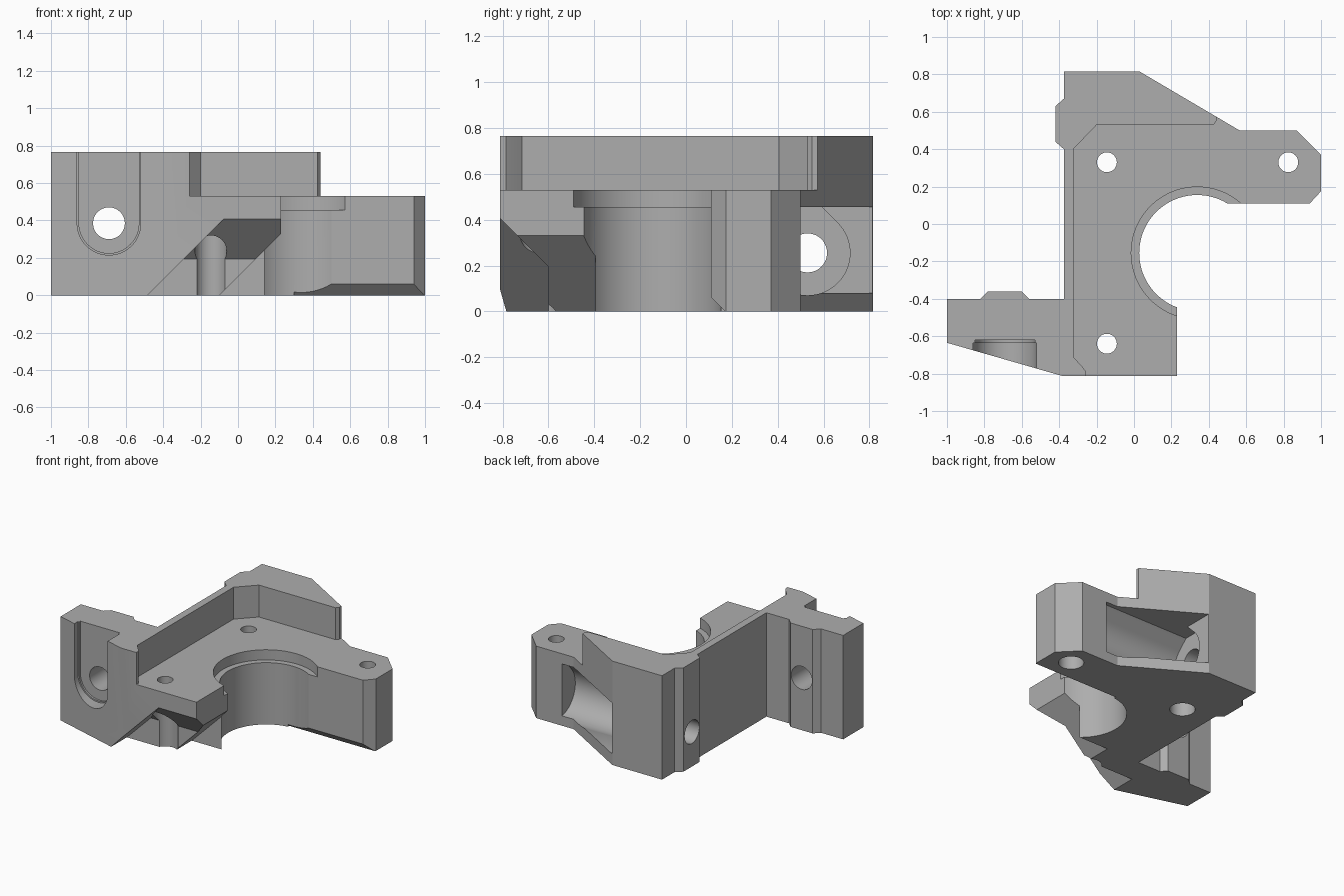
import bpy, bmesh, math
from mathutils import Vector

if "Cube" in bpy.data.objects:
    bpy.data.objects.remove(bpy.data.objects["Cube"])

grey = bpy.data.materials.new("plain_grey")
grey.diffuse_color = (0.42, 0.42, 0.42, 1)
grey.use_nodes = True
grey.node_tree.nodes["Principled BSDF"].inputs["Base Color"].default_value = grey.diffuse_color


def solid(name, bottom, top):
    """Closed prism between two matching loops."""
    bm = bmesh.new()
    a = [bm.verts.new(p) for p in bottom]
    b = [bm.verts.new(p) for p in top]
    bm.faces.new(a)
    bm.faces.new(b)
    n = len(a)
    for i in range(n):
        bm.faces.new((a[i], a[(i + 1) % n], b[(i + 1) % n], b[i]))
    bmesh.ops.recalc_face_normals(bm, faces=bm.faces)
    me = bpy.data.meshes.new(name)
    bm.to_mesh(me)
    bm.free()
    ob = bpy.data.objects.new(name, me)
    bpy.context.collection.objects.link(ob)
    me.materials.append(grey)
    return ob


def prism(name, pts, lo, hi, axis="z"):
    """Extrude a 2D profile along an axis."""
    place = {"x": lambda u, v, w: (w, u, v),
             "y": lambda u, v, w: (u, w, v),
             "z": lambda u, v, w: (u, v, w)}[axis]
    return solid(name, [place(u, v, lo) for u, v in pts],
                 [place(u, v, hi) for u, v in pts])


def arc(cx, cy, r, a0=0, a1=360, n=48):
    full = abs(a1 - a0) == 360
    steps = n if full else n + 1
    return [(cx + r * math.cos(math.radians(a0 + (a1 - a0) * i / n)),
             cy + r * math.sin(math.radians(a0 + (a1 - a0) * i / n))) for i in range(steps)]


# Main bracket outline
outline = [(-1, -0.4), (-1, -0.635), (-0.385, -0.812), (0.23, -0.812), (0.23, 0.11),
           (0.94, 0.11), (1, 0.175), (1, 0.37), (0.87, 0.5), (0.565, 0.5),
           (0.03, 0.815), (-0.375, 0.815), (-0.375, 0.67), (-0.42, 0.63),
           (-0.42, 0.44), (-0.375, 0.4), (-0.375, -0.4), (-0.56, -0.4),
           (-0.6, -0.36), (-0.78, -0.36), (-0.82, -0.4)]
body = prism("bracket", outline, 0, 0.765)
cutters = []


def cut(*args, **kw):
    cutters.append(prism(*args, **kw))


# Upper step that leaves the thin wall standing
cut("step_cutter", [(-0.32, 0.405), (-0.2, 0.53), (0.425, 0.53), (0.44, 0.55), (0.44, 0.95),
                    (1.2, 0.95), (1.2, -0.95), (-0.26, -0.95), (-0.26, -0.785),
                    (-0.275, -0.765), (-0.32, -0.715)], 0.53, 0.9)

# Motor bore and its shallow rim
cut("bore_cutter", arc(0.338, -0.155, 0.31, n=96), -0.1, 0.6)
cut("rim_cutter", arc(0.338, -0.155, 0.353, n=96), 0.455, 0.6)

# Vertical screw holes with head recesses from below
for x, y in ((-0.145, 0.33), (-0.145, -0.64), (0.825, 0.33)):
    cut("screw_cutter", arc(x, y, 0.053), -0.1, 0.6)
    cut("head_cutter", arc(x, y, 0.085), -0.1, 0.33)

# Left arm: through hole and round-bottomed pocket open at the top
cut("arm_hole_cutter", arc(-0.69, 0.385, 0.085), -1, 0, "y")
for r, y in ((0.16, -0.62), (0.17, -0.635)):
    cut("arm_pocket_cutter", [(-0.69 + r, 0.9), (-0.69 - r, 0.9)]
        + arc(-0.69, 0.385, r, 180, 360, 32), -1, y, "y")

# Rear corner: sideways hole, teardrop channel and open window
cut("side_hole_cutter", arc(0.53, 0.255, 0.085), -0.6, 0.3, "x")
t = 0.262 - 0.2
cut("teardrop_cutter", [(0.53 + t, 0.455), (0.53 - t, 0.455)]
    + arc(0.53, 0.255, 0.185, 135, 405, 48), -0.06, 0.66, "x")
cut("window_cutter", [(0.5, 0.08), (0.95, 0.08), (0.95, 0.455), (0.5, 0.455)],
    0.032, 0.6, "x")

# Chamfer under the right arm
cut("arm_chamfer_cutter", [(0.05, 0.12), (0.05, -0.06), (0.23, -0.06)], 0.3, 1.2, "x")

# Sloped relief under the front corner: each profile point gives its own left x
for name, offset, prof in (
        ("front_relief_cutter", 0.485, [(-0.95, -0.1), (-0.6, -0.1), (-0.6, 0.195), (-0.95, 0.545)]),
        ("side_relief_cutter", 0.1, [(-0.95, -0.1), (-0.395, -0.1), (-0.395, 0.335), (-0.95, 0.335)])):
    cutters.append(solid(name, [(z - offset, y, z) for y, z in prof],
                         [(0.6, y, z) for y, z in prof]))

# Apply every cut, then drop the helpers
for c in cutters:
    m = body.modifiers.new("cut", "BOOLEAN")
    m.operation = "DIFFERENCE"
    m.solver = "EXACT"
    m.object = c
bpy.context.view_layer.update()
deps = bpy.context.evaluated_depsgraph_get()
mesh = bpy.data.meshes.new_from_object(body.evaluated_get(deps))
body.modifiers.clear()
body.data = mesh
mesh.materials.clear()
mesh.materials.append(grey)
for p in mesh.polygons:
    p.material_index = 0
for c in cutters:
    bpy.data.objects.remove(c)

bpy.context.view_layer.objects.active = body
body.select_set(True)
bpy.ops.object.shade_smooth_by_angle(angle=math.radians(25))
